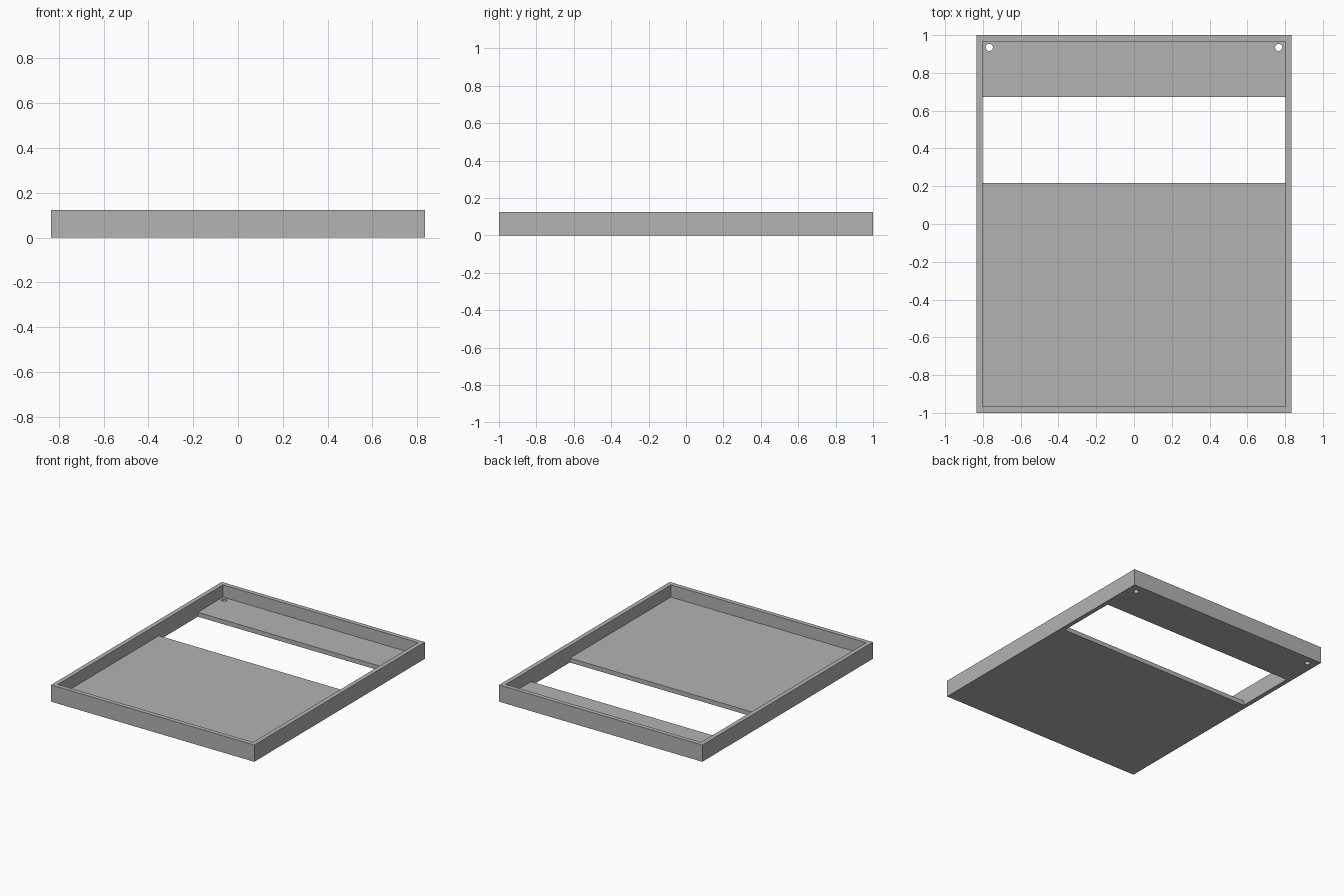
import bpy

if "Cube" in bpy.data.objects:
    bpy.data.objects.remove(bpy.data.objects["Cube"], do_unlink=True)

HALF_X, HALF_Y, HEIGHT = 0.834, 1.0, 0.124
WALL, FLOOR = 0.033, 0.033
INNER_X, INNER_Y = HALF_X - WALL, HALF_Y - WALL
SLOT_FRONT, SLOT_BACK = 0.217, 0.673

grey = bpy.data.materials.new("plain_grey")
grey.use_nodes = True
grey.diffuse_color = (0.45, 0.45, 0.45, 1)
grey.node_tree.nodes["Principled BSDF"].inputs["Base Color"].default_value = grey.diffuse_color


def box(name, low, high):
    """Box spanning two opposite corners."""
    centre = [(a + b) / 2 for a, b in zip(low, high)]
    bpy.ops.mesh.primitive_cube_add(size=1, location=centre)
    obj = bpy.context.object
    obj.name = name
    obj.scale = [b - a for a, b in zip(low, high)]
    bpy.ops.object.transform_apply(location=True, rotation=False, scale=True)
    obj.data.materials.append(grey)
    return obj


def cut(target, cutter):
    """Subtract the cutter from the target, then discard it."""
    cutter.hide_render = True
    mod = target.modifiers.new("cut", 'BOOLEAN')
    mod.operation = 'DIFFERENCE'
    mod.solver = 'EXACT'
    mod.object = cutter
    bpy.context.view_layer.objects.active = target
    bpy.ops.object.modifier_apply(modifier=mod.name)
    bpy.data.objects.remove(cutter, do_unlink=True)


# Outer block, hollowed into a shallow open tray
tray = box("tray", (-HALF_X, -HALF_Y, 0), (HALF_X, HALF_Y, HEIGHT))
cut(tray, box("hollow_cutter", (-INNER_X, -INNER_Y, FLOOR), (INNER_X, INNER_Y, HEIGHT + 0.1)))

# Wide slot through the floor, from wall to wall
cut(tray, box("slot_cutter", (-INNER_X, SLOT_FRONT, -0.1), (INNER_X, SLOT_BACK, HEIGHT / 2)))

# Round holes in the back corners of the floor
for side in (-1, 1):
    bpy.ops.mesh.primitive_cylinder_add(vertices=32, radius=0.019, depth=0.2,
                                        location=(side * 0.766, 0.935, 0))
    hole = bpy.context.object
    hole.name = "hole_cutter"
    hole.data.materials.append(grey)
    cut(tray, hole)

# Smooth hole walls, crisp tray edges
bpy.ops.object.select_all(action='DESELECT')
tray.select_set(True)
bpy.context.view_layer.objects.active = tray
bpy.ops.object.shade_smooth_by_angle()
